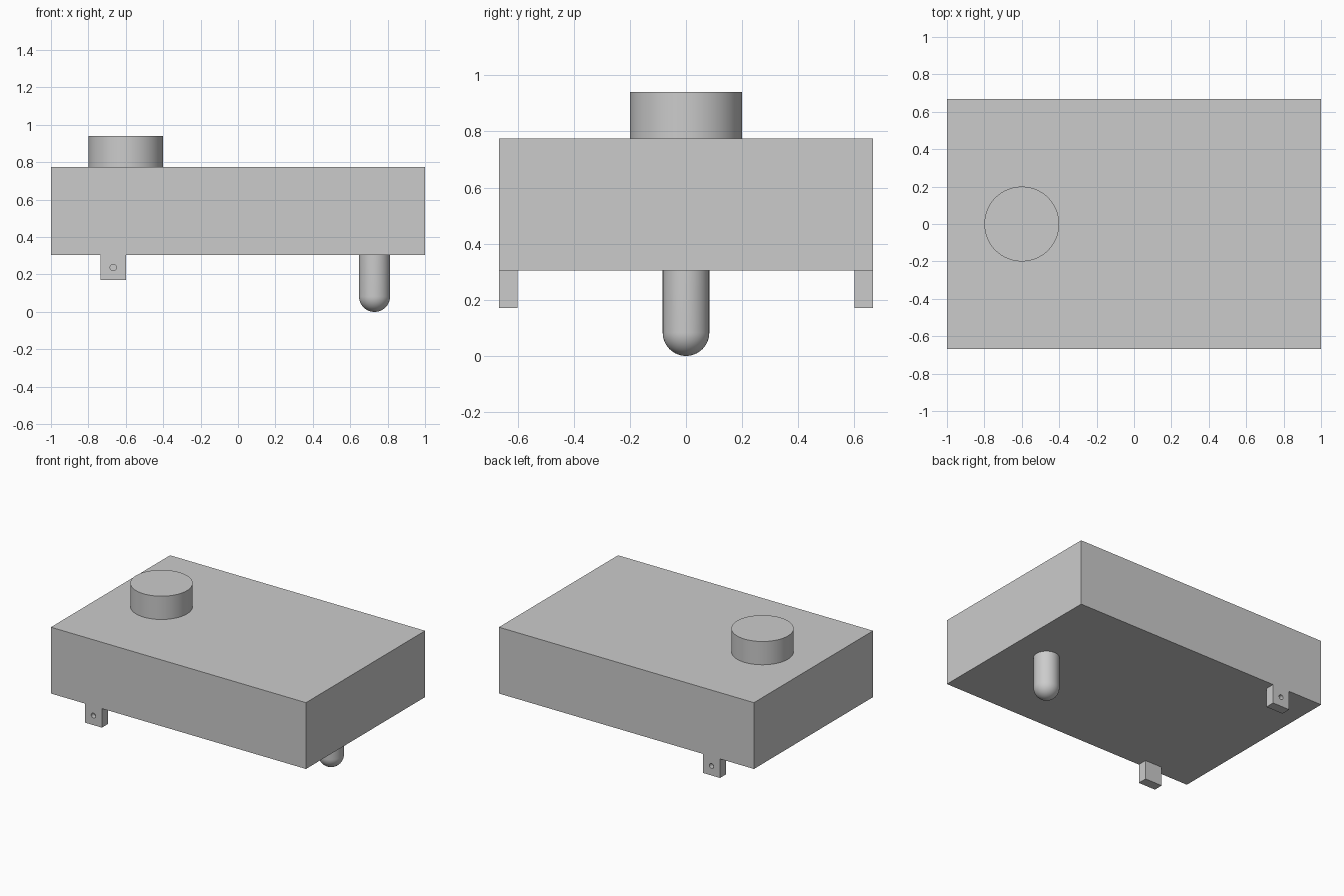
import bpy
import bmesh
import math
from mathutils import Matrix, Vector

default_cube = bpy.data.objects.get("Cube")
if default_cube:
    bpy.data.objects.remove(default_cube, do_unlink=True)

GREY = (0.6, 0.6, 0.6, 1)
grey = bpy.data.materials.new("plain grey")
grey.use_nodes = True
grey.diffuse_color = GREY
grey.node_tree.nodes["Principled BSDF"].inputs["Base Color"].default_value = GREY

BASE, TOP = 0.305, 0.775      # underside and top of the housing
HALF_DEPTH = 0.667
LUG_X, LUG_DROP, LUG_THICK = -0.667, 0.135, 0.067


def add_object(name, bm):
    mesh = bpy.data.meshes.new(name)
    bmesh.ops.recalc_face_normals(bm, faces=bm.faces)
    bm.to_mesh(mesh)
    bm.free()
    obj = bpy.data.objects.new(name, mesh)
    mesh.materials.append(grey)
    bpy.context.collection.objects.link(obj)
    return obj


def box(name, low, high):
    low, high = Vector(low), Vector(high)
    bm = bmesh.new()
    bmesh.ops.create_cube(bm, size=1, matrix=Matrix.Translation((low + high) / 2)
                          @ Matrix.Diagonal((*(high - low), 1)))
    return add_object(name, bm)


def cylinder(name, centre, radius, depth, sides, tilt=0):
    bm = bmesh.new()
    bmesh.ops.create_cone(bm, cap_ends=True, segments=sides, radius1=radius,
                          radius2=radius, depth=depth,
                          matrix=Matrix.Translation(centre) @ Matrix.Rotation(tilt, 4, "X"))
    return add_object(name, bm)


def select_only(obj):
    bpy.ops.object.select_all(action="DESELECT")
    obj.select_set(True)
    bpy.context.view_layer.objects.active = obj


def smooth(obj):
    select_only(obj)
    bpy.ops.object.shade_smooth_by_angle(angle=math.radians(35))


def cut(target, tool):
    mod = target.modifiers.new("cut", "BOOLEAN")
    mod.operation = "DIFFERENCE"
    mod.solver = "EXACT"
    mod.object = tool
    select_only(target)
    bpy.ops.object.modifier_apply(modifier=mod.name)
    bpy.data.objects.remove(tool, do_unlink=True)


# Main housing
box("housing", (-1, -HALF_DEPTH, BASE), (1, HALF_DEPTH, TOP))

# Round knob on the top
smooth(cylinder("top_knob", (-0.6, 0, (TOP + 0.94) / 2), 0.2, 0.94 - TOP, 96))

# Mounting lugs under the long sides, each with a blind hole in its outer face
for side, name in ((-1, "front_lug"), (1, "back_lug")):
    outer, inner = side * HALF_DEPTH, side * (HALF_DEPTH - LUG_THICK)
    lug = box(name, (LUG_X - 0.067, min(outer, inner), BASE - LUG_DROP),
              (LUG_X + 0.067, max(outer, inner), BASE))
    drill = cylinder("drill", (LUG_X, outer, BASE - LUG_DROP / 2),
                     0.017, 0.067, 32, math.pi / 2)
    cut(lug, drill)
    smooth(lug)

# Round-ended peg: quarter-circle tip and straight shank, spun about its axis
PEG_X, PEG_R, STEPS = 0.73, 0.083, 16
bm = bmesh.new()
angles = [math.pi / 2 * i / STEPS for i in range(STEPS + 1)]
profile = [(PEG_R * math.sin(a), PEG_R * (1 - math.cos(a))) for a in angles]
profile += [(PEG_R, BASE), (0, BASE)]
points = [bm.verts.new((PEG_X + r, 0, z)) for r, z in profile]
edges = [bm.edges.new(pair) for pair in zip(points, points[1:])]
bmesh.ops.spin(bm, geom=points + edges, cent=(PEG_X, 0, 0), axis=(0, 0, 1),
               angle=math.tau, steps=64)
bmesh.ops.remove_doubles(bm, verts=bm.verts, dist=0.0001)
smooth(add_object("peg", bm))
